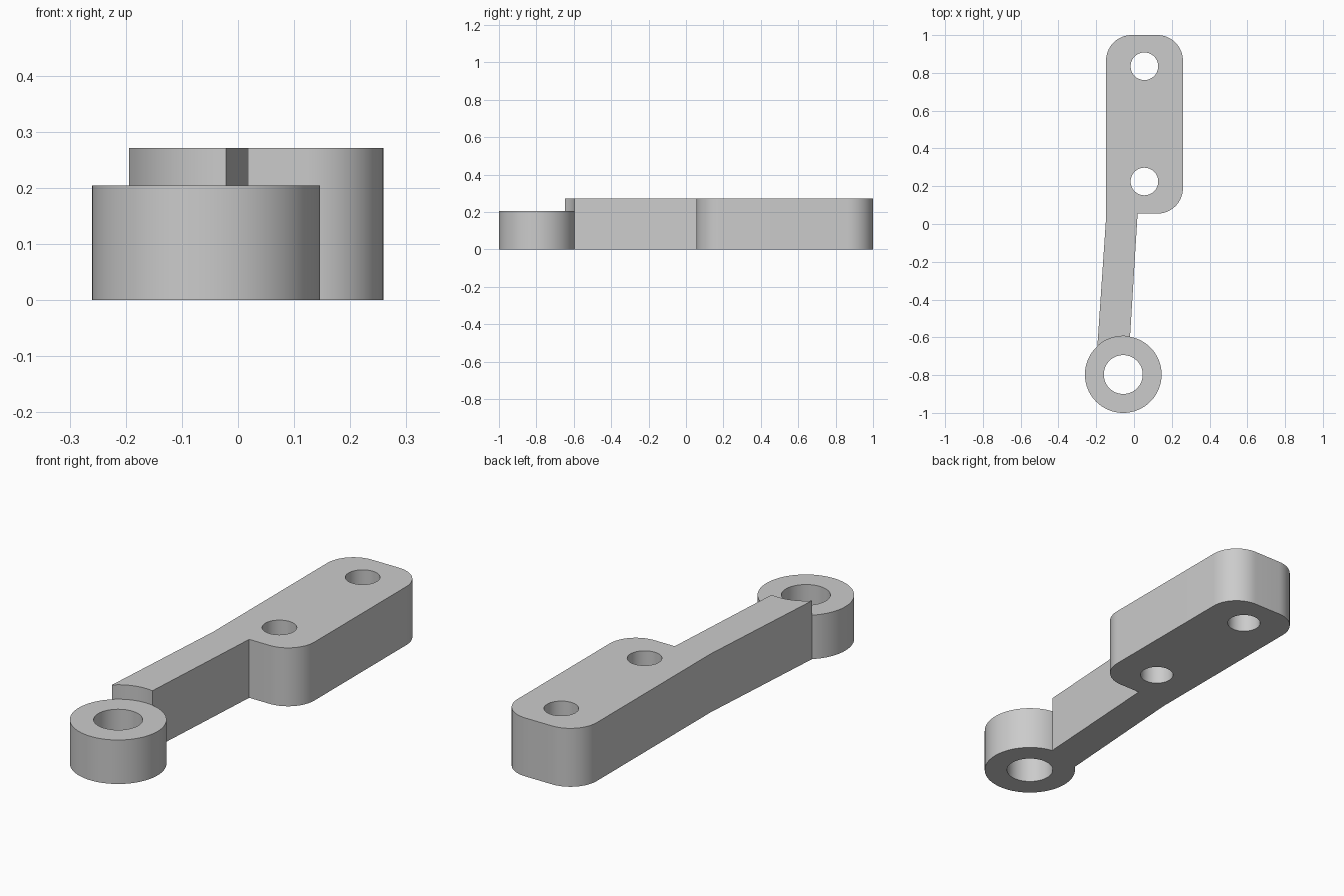
import bpy
import bmesh
from math import cos, sin, atan2, radians, pi

cube = bpy.data.objects.get("Cube")
if cube:
    bpy.data.objects.remove(cube, do_unlink=True)

grey = bpy.data.materials.new("plain grey")
grey.use_nodes = True
COLOUR = (0.6, 0.6, 0.6, 1)
grey.diffuse_color = COLOUR
grey.node_tree.nodes["Principled BSDF"].inputs["Base Color"].default_value = COLOUR


def arc(cx, cy, r, start, end, steps):
    """Points along an arc, angles in radians."""
    angles = [start + (end - start) * i / steps for i in range(steps + 1)]
    return [(cx + r * cos(a), cy + r * sin(a)) for a in angles]


def circle(cx, cy, r, sides=64):
    return arc(cx, cy, r, 0, 2 * pi, sides)[:-1]


def slab(name, loops, height):
    """Extrude an outline with holes up from the ground."""
    curve = bpy.data.curves.new(name, "CURVE")
    curve.dimensions = "2D"
    curve.fill_mode = "BOTH"
    curve.extrude = height / 2
    for loop in loops:
        spline = curve.splines.new("POLY")
        spline.points.add(len(loop) - 1)
        for point, (x, y) in zip(spline.points, loop):
            point.co = (x, y, 0, 1)
        spline.use_cyclic_u = True
    obj = bpy.data.objects.new(name, curve)
    bpy.context.collection.objects.link(obj)
    bpy.ops.object.select_all(action="DESELECT")
    obj.select_set(True)
    bpy.context.view_layer.objects.active = obj
    bpy.ops.object.convert(target="MESH")
    obj = bpy.context.view_layer.objects.active

    # Weld caps to walls and stand the part on the ground
    bm = bmesh.new()
    bm.from_mesh(obj.data)
    bmesh.ops.remove_doubles(bm, verts=bm.verts, dist=0.0001)
    bmesh.ops.translate(bm, verts=bm.verts, vec=(0, 0, height / 2))
    bmesh.ops.recalc_face_normals(bm, faces=bm.faces)
    bm.to_mesh(obj.data)
    bm.free()
    obj.data.materials.clear()
    obj.data.materials.append(grey)
    bpy.ops.object.shade_smooth_by_angle(angle=radians(30))
    return obj


# Pivot ring
RING_X, RING_Y, RING_R = -0.057, -0.797, 0.203
slab("pivot_ring", [circle(RING_X, RING_Y, RING_R, 96),
                    circle(RING_X, RING_Y, 0.103)], 0.204)

# Mounting plate with rounded corners, tapering arm and a seat cut around the ring
LEFT, RIGHT, FRONT, BACK, R = -0.148, 0.259, 0.055, 1.0, 0.135
outline = arc(RIGHT - R, FRONT + R, R, -pi / 2, 0, 16)
outline += arc(RIGHT - R, BACK - R, R, 0, pi / 2, 16)
outline += arc(LEFT + R, BACK - R, R, pi / 2, pi, 16)
outline += [(LEFT, 0.03)]
seat_start = atan2(0.15, -0.137)
seat_end = atan2(0.2, 0.036)
outline += arc(RING_X, RING_Y, RING_R, seat_start, seat_end, 16)
outline += [(0.019, FRONT)]
holes = [circle(0.055, y, 0.073) for y in (0.225, 0.835)]
slab("plate_and_arm", [outline] + holes, 0.271)
